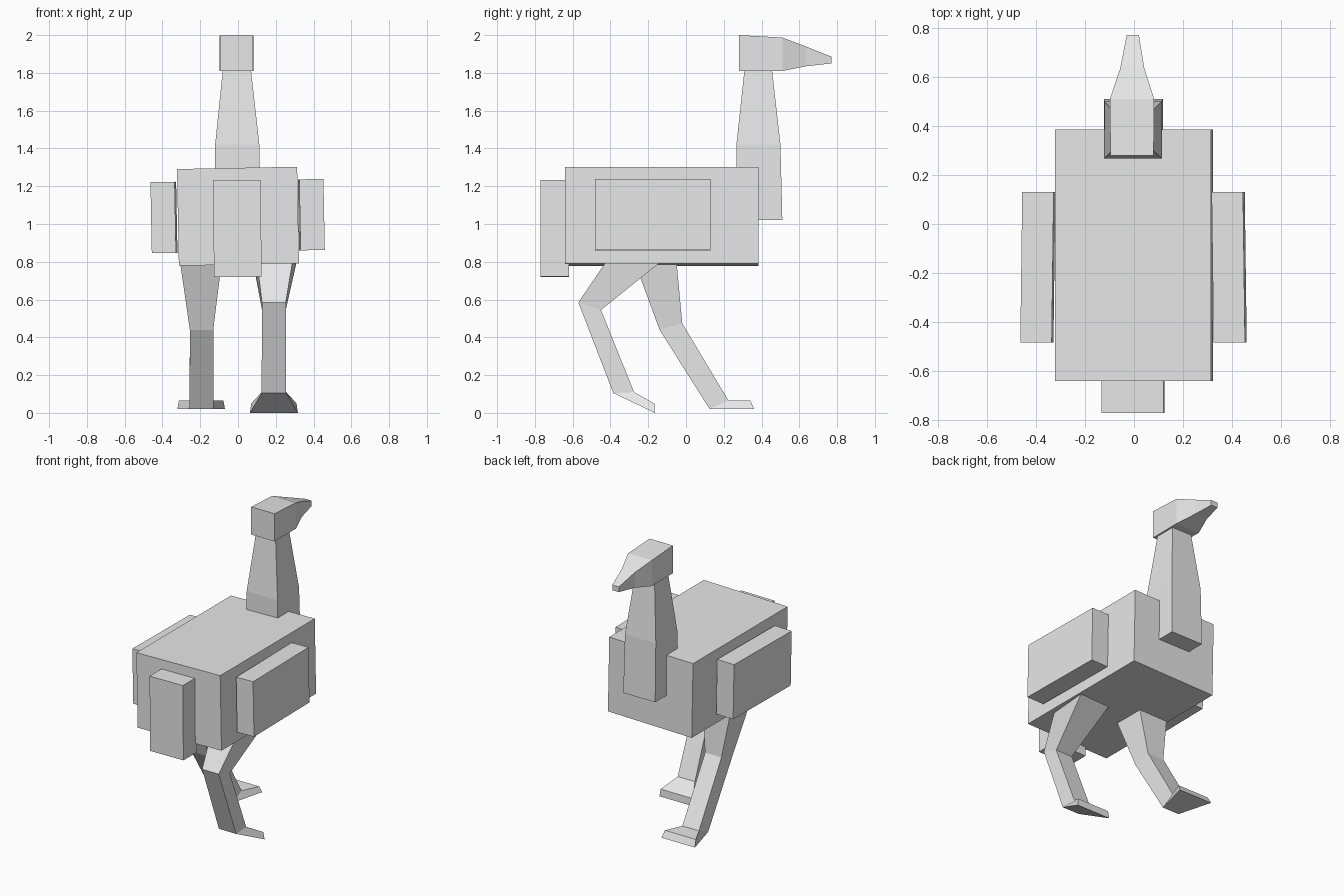
import bpy
import bmesh
from math import radians
from mathutils import Matrix, Vector

cube = bpy.data.objects.get("Cube")
if cube:
    bpy.data.objects.remove(cube, do_unlink=True)

# One plain grey for the whole bird
GREY = (0.8, 0.8, 0.8, 1.0)
grey = bpy.data.materials.new("plain grey")
grey.use_nodes = True
grey.diffuse_color = GREY
grey.node_tree.nodes["Principled BSDF"].inputs["Base Color"].default_value = GREY


def loft(name, rings, roll=0.0):
    """Skin four-cornered rings into a closed flat-faced part."""
    bm = bmesh.new()
    loops = [[bm.verts.new(p) for p in ring] for ring in rings]
    for a, b in zip(loops, loops[1:]):
        for i in range(4):
            j = (i + 1) % 4
            bm.faces.new((a[i], a[j], b[j], b[i]))
    bm.faces.new(loops[0])
    bm.faces.new(loops[-1])
    bmesh.ops.recalc_face_normals(bm, faces=bm.faces)
    pivot = Vector((0, 0, 1.04))
    bmesh.ops.rotate(bm, verts=bm.verts, cent=pivot,
                     matrix=Matrix.Rotation(radians(roll), 3, 'Y'))
    mesh = bpy.data.meshes.new(name)
    bm.to_mesh(mesh)
    bm.free()
    mesh.materials.append(grey)
    obj = bpy.data.objects.new(name, mesh)
    bpy.context.collection.objects.link(obj)
    return obj


def upright(y, x, half, low, high):
    """Ring facing along y."""
    return [(x - half, y, low), (x + half, y, low),
            (x + half, y, high), (x - half, y, high)]


def level(z, x, half, back, front):
    """Ring facing along z."""
    return [(x - half, back, z), (x + half, back, z),
            (x + half, front, z), (x - half, front, z)]


def limb(x, back, front, half_back, half_front):
    """Leg ring given by its back and front edges as (y, z)."""
    return [(x - half_back, *back), (x + half_back, *back),
            (x + half_front, *front), (x - half_front, *front)]


# Body, tail and wings share a slight lean
LEAN = -1.1
loft("body", [upright(y, 0, 0.318, 0.785, 1.297) for y in (-0.64, 0.385)], LEAN)
loft("tail", [upright(y, -0.004, 0.126, 0.72, 1.232) for y in (-0.77, -0.62)], -0.5)
for side, name in ((1, "left_wing"), (-1, "right_wing")):
    loft(name, [upright(-0.483, side * 0.394 - 0.002, 0.064, 0.854, 1.23),
                upright(0.13, side * 0.386 - 0.002, 0.064, 0.854, 1.23)], LEAN)

# Neck
loft("neck", [level(1.02, -0.002, 0.121, 0.265, 0.51),
              level(1.42, -0.004, 0.117, 0.267, 0.50),
              level(1.82, -0.006, 0.074, 0.31, 0.455)])

# Head tapering into the beak
loft("head", [upright(0.28, -0.008, 0.088, 1.81, 2.0),
              upright(0.51, -0.008, 0.09, 1.81, 1.987),
              upright(0.635, -0.007, 0.049, 1.835, 1.94),
              upright(0.77, -0.005, 0.025, 1.85, 1.886)])

# Legs: hip, knee, ankle, toe
loft("left_leg", [limb(0.195, (-0.41, 0.82), (-0.12, 0.81), 0.097, 0.118),
                  limb(0.19, (-0.57, 0.585), (-0.45, 0.545), 0.063, 0.063),
                  limb(0.19, (-0.385, 0.105), (-0.275, 0.11), 0.065, 0.065),
                  limb(0.19, (-0.165, 0.0), (-0.168, 0.05), 0.127, 0.12)])
loft("right_leg", [limb(-0.197, (-0.28, 0.82), (-0.052, 0.82), 0.113, 0.113),
                   limb(-0.193, (-0.14, 0.44), (-0.02, 0.475), 0.062, 0.062),
                   limb(-0.193, (0.125, 0.02), (0.225, 0.065), 0.063, 0.063),
                   limb(-0.195, (0.362, 0.02), (0.34, 0.065), 0.126, 0.118)])
